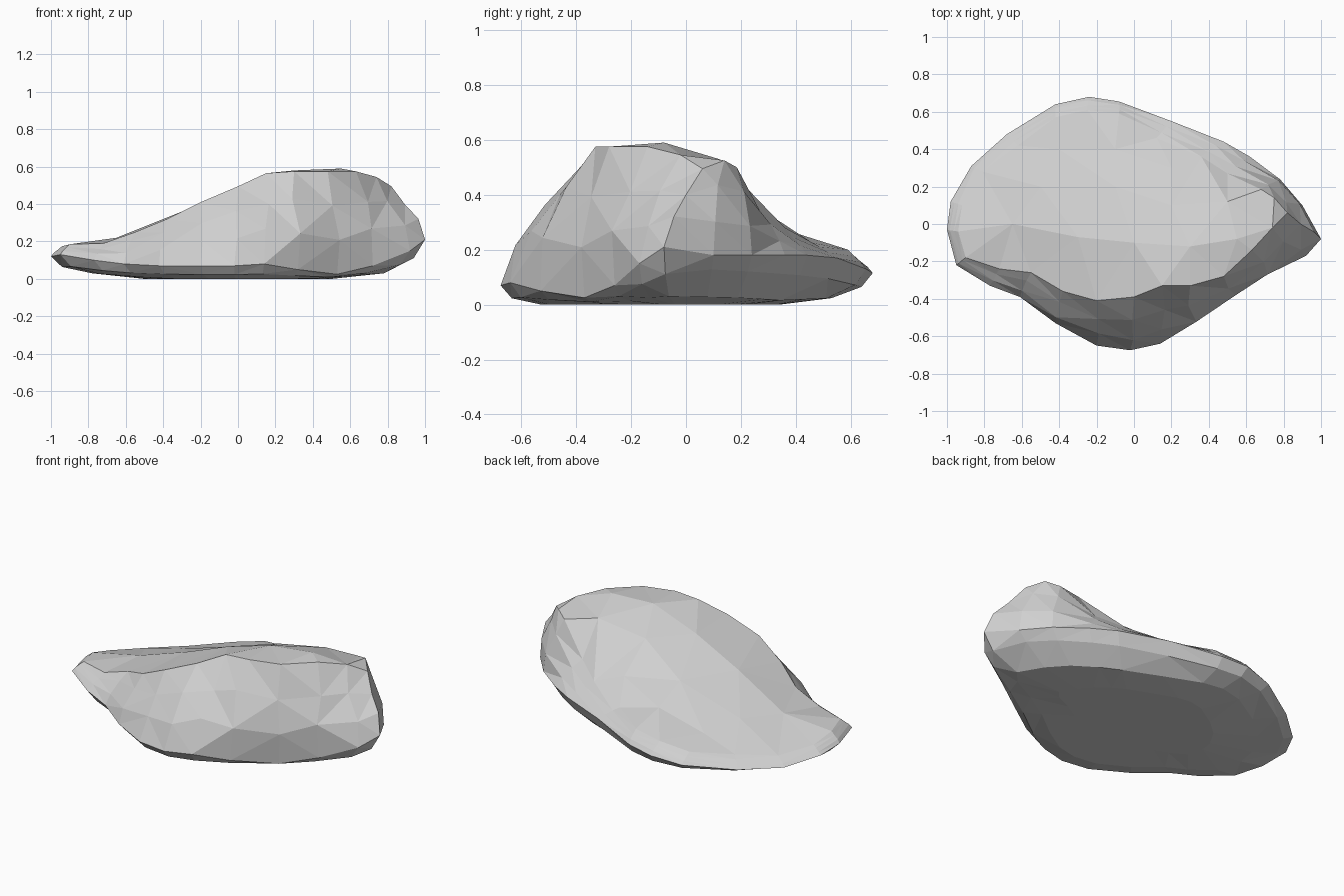
import bpy, bmesh, random
from mathutils import Vector, geometry

if "Cube" in bpy.data.objects:
    bpy.data.objects.remove(bpy.data.objects["Cube"])

random.seed(4)

# widest outline of the boulder, counter-clockwise seen from above
RIM = [(-1, -.03, .12), (-.95, -.22, .13), (-.77, -.33, .10), (-.61, -.39, .08),
       (-.42, -.53, .07), (-.2, -.65, .07), (-.02, -.675, .07), (.14, -.64, .08),
       (.32, -.53, .05), (.53, -.37, .025), (.72, -.26, .07), (.92, -.17, .15),
       (1, -.08, .21), (.9, .1, .18), (.78, .24, .18), (.62, .36, .18),
       (.48, .44, .18), (.2, .55, .17), (-.08, .655, .13), (-.24, .68, .115),
       (-.42, .64, .09), (-.68, .48, .07), (-.87, .31, .07), (-.98, .12, .10)]
# edge where the sides turn into the sloping top
CREST = [(-.94, -.04, .175), (-.9, -.18, .185), (-.72, -.24, .19), (-.55, -.26, .25),
         (-.38, -.36, .32), (-.2, -.41, .41), (0, -.39, .495), (.15, -.33, .565),
         (.3, -.33, .575), (.48, -.28, .575), (.63, -.14, .575), (.74, -.02, .545),
         (.82, .06, .495), (.75, .14, .525), (.68, .185, .50), (.5, .27, .34),
         (.36, .36, .28), (.12, .46, .225), (-.08, .59, .2), (-.25, .61, .18),
         (-.42, .57, .145), (-.62, .42, .125), (-.81, .28, .115), (-.92, .1, .14)]
# loose points on the sloping top
TOP = [(.55, -.08, .59), (.3, -.12, .58), (.5, .12, .53), (.2, .1, .48), (.2, .3, .33),
       (0, -.1, .485), (-.3, -.07, .36), (-.1, .2, .345), (-.1, .4, .26),
       (-.5, .2, .225), (-.65, 0, .22), (-.4, .4, .185)]


def side_ring(t, bulge):
    """Ring between rim and crest, pushed outwards in proportion to its height."""
    ring = []
    for a, b in zip(RIM, CREST):
        a, b = Vector(a), Vector(b)
        out = Vector((a.x - b.x, a.y - b.y, 0)).normalized()
        jit = Vector([random.uniform(-.02, .02) for _ in range(3)]) * (b.z - a.z) * 2
        ring.append(a.lerp(b, t) + out * bulge * (b.z - a.z) + jit)
    return ring


def under_ring(scale, lift):
    """Ring on the shallow bowl of the underside."""
    return [Vector((x * scale, y * scale, lift(x, y, z))) for x, y, z in RIM]


bm = bmesh.new()
rings = [under_ring(.5, lambda x, y, z: 0),
         under_ring(.78, lambda x, y, z: .06 * max(0, abs(x) - .5) + .035 * max(0, y)),
         under_ring(.94, lambda x, y, z: z * (.33 + .2 * x * x + (.22 if y > 0 else 0))),
         [Vector(p) for p in RIM],
         side_ring(.36, .09), side_ring(.7, .06),
         [Vector(p) for p in CREST]]
loops = [[bm.verts.new(p) for p in ring] for ring in rings]

# underside and sides
n = len(RIM)
bm.faces.new(list(reversed(loops[0])))
for low, high in zip(loops, loops[1:]):
    for i in range(n):
        j = (i + 1) % n
        bm.faces.new((low[i], low[j], high[j], high[i]))

# sloping top, triangulated inside the crest
top_verts = loops[-1] + [bm.verts.new(p) for p in TOP]
flat = [v.co.to_2d() for v in top_verts]
edges = [(i, (i + 1) % n) for i in range(n)]
_, _, faces, orig, _, _ = geometry.delaunay_2d_cdt(flat, edges, [list(range(n))], 1, 1e-5)
for f in faces:
    bm.faces.new([top_verts[orig[k][0]] for k in f])

bmesh.ops.triangulate(bm, faces=[f for f in bm.faces if len(f.verts) == 4],
                      quad_method='SHORT_EDGE')
bmesh.ops.recalc_face_normals(bm, faces=bm.faces)

mesh = bpy.data.meshes.new("boulder")
bm.to_mesh(mesh)
bm.free()
stone = bpy.data.materials.new("grey stone")
stone.diffuse_color = (.63, .63, .63, 1)
stone.use_nodes = True
stone.node_tree.nodes["Principled BSDF"].inputs["Base Color"].default_value = stone.diffuse_color
mesh.materials.append(stone)
bpy.context.collection.objects.link(bpy.data.objects.new("boulder", mesh))
